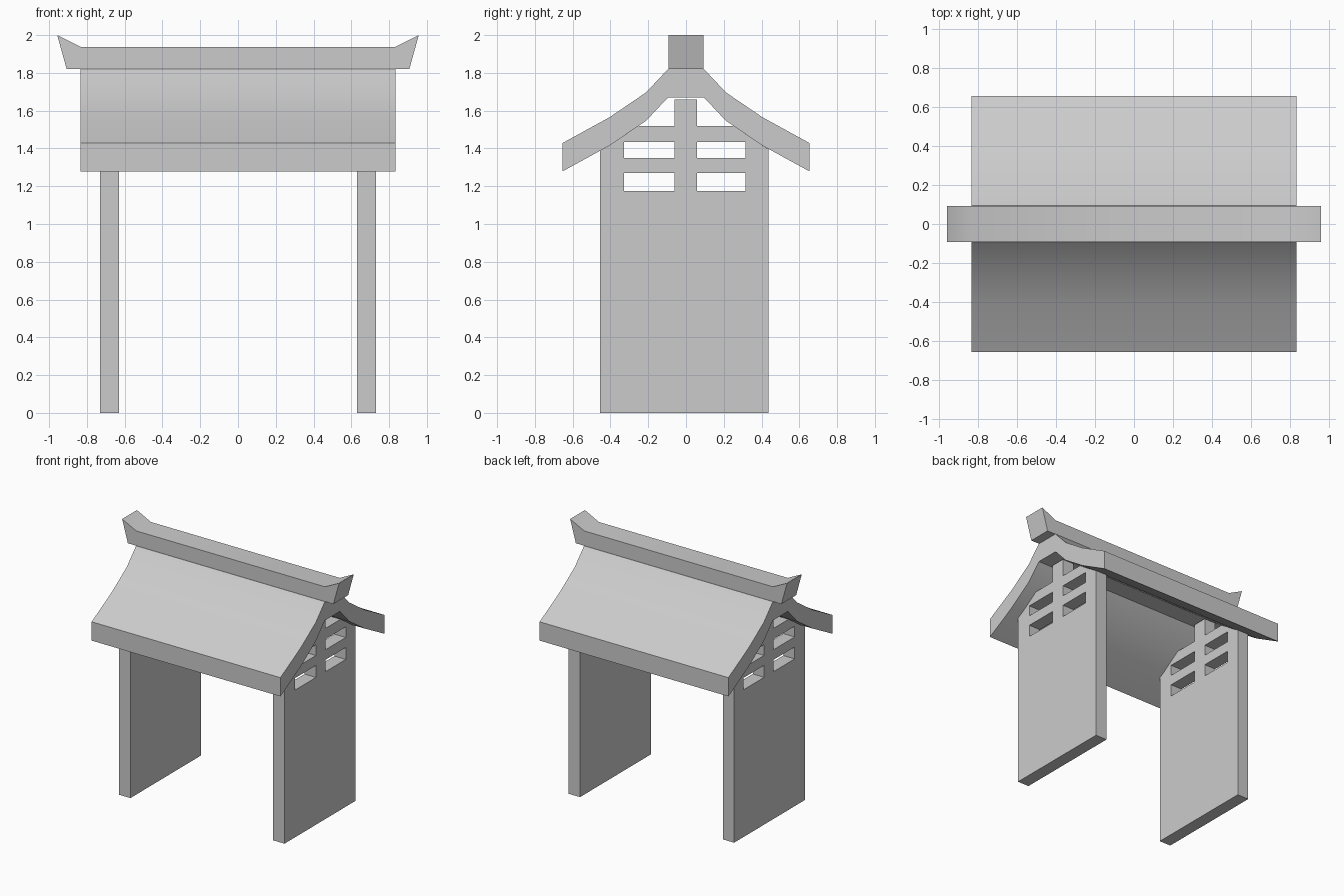
import bpy, bmesh
from mathutils import Vector

if "Cube" in bpy.data.objects:
    bpy.data.objects.remove(bpy.data.objects["Cube"])


def prism(name, loops, axis, lo, hi, smooth=False):
    """Fill an outline (plus hole outlines) and extrude it along x or y."""
    bm = bmesh.new()
    edges = []
    for loop in loops:
        vs = [bm.verts.new((lo, u, v) if axis == 'x' else (u, lo, v)) for u, v in loop]
        edges += [bm.edges.new((vs[i - 1], vs[i])) for i in range(len(vs))]
    direction = Vector((1, 0, 0)) if axis == 'x' else Vector((0, 1, 0))
    bmesh.ops.triangle_fill(bm, edges=edges, use_beauty=True, normal=direction)
    ext = bmesh.ops.extrude_face_region(bm, geom=bm.faces[:])
    moved = [g for g in ext['geom'] if isinstance(g, bmesh.types.BMVert)]
    bmesh.ops.translate(bm, verts=moved, vec=direction * (hi - lo))
    bmesh.ops.recalc_face_normals(bm, faces=bm.faces[:])
    me = bpy.data.meshes.new(name)
    bm.to_mesh(me)
    bm.free()
    ob = bpy.data.objects.new(name, me)
    bpy.context.collection.objects.link(ob)
    if smooth:
        bpy.ops.object.select_all(action='DESELECT')
        ob.select_set(True)
        bpy.context.view_layer.objects.active = ob
        bpy.ops.object.shade_smooth_by_angle(angle=0.52)
    return ob


def mirrored(half):
    return half + [(-u, v) for u, v in reversed(half)]


def rect(u0, u1, v0, v1):
    return [(u0, v0), (u1, v0), (u1, v1), (u0, v1)]


# Curved gable roof: top line and the same line lowered by the thickness
top = mirrored([(-0.655, 1.428), (-0.405, 1.565), (-0.212, 1.696), (-0.095, 1.82)])
under = [(u, v - 0.15) for u, v in reversed(top)]
prism("roof", [top + under], 'x', -0.833, 0.833, smooth=True)

# Ridge beam with upturned ends
ridge = mirrored([(-0.907, 1.82), (-0.957, 2.0), (-0.833, 1.938)])
prism("ridge_beam", [ridge], 'y', -0.093, 0.093, smooth=True)

# End walls with king post and four window slots
outline = [(-0.456, 0), (0.436, 0), (0.436, 1.397), (0.405, 1.415), (0.25, 1.52),
           (0.058, 1.52), (0.058, 1.66), (-0.06, 1.66), (-0.06, 1.52),
           (-0.25, 1.52), (-0.405, 1.415), (-0.456, 1.387)]
slots = [rect(u0, u1, v0, v1)
         for u0, u1 in ((-0.327, -0.06), (0.058, 0.316))
         for v0, v1 in ((1.175, 1.27), (1.35, 1.435))]
for name, lo, hi in (("left_wall", -0.73, -0.63), ("right_wall", 0.63, 0.73)):
    prism(name, [outline] + slots, 'x', lo, hi)
